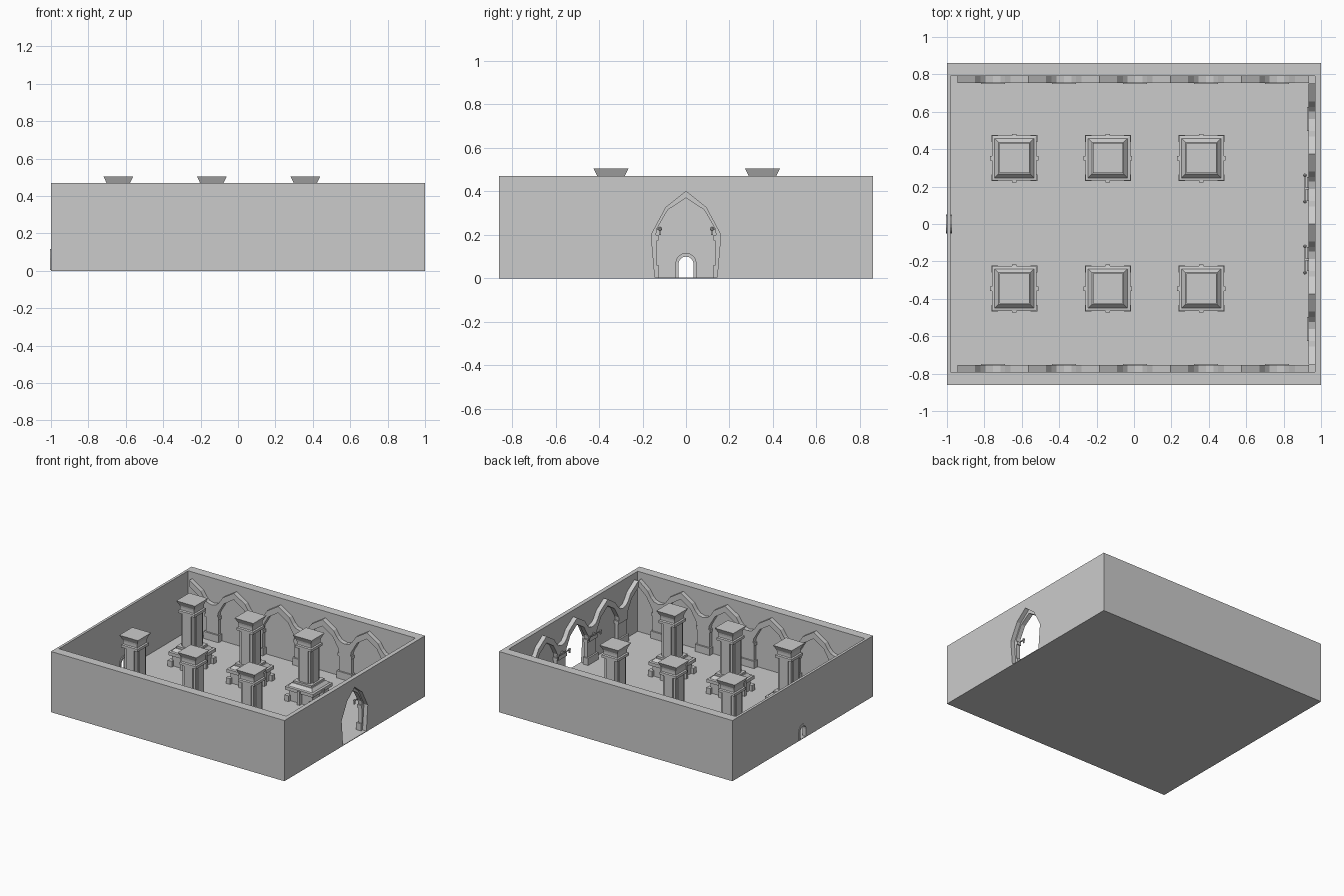
import bpy, bmesh, math
from mathutils import Vector

if "Cube" in bpy.data.objects:
    bpy.data.objects.remove(bpy.data.objects["Cube"])


def place(axis, a, b, d):
    # a, b lie in the profile plane, d runs along the extrusion axis
    return {'x': (d, a, b), 'y': (a, d, b), 'z': (a, b, d)}[axis]


def prism(bm, pts, axis, d0, d1):
    lo = [bm.verts.new(place(axis, a, b, d0)) for a, b in pts]
    hi = [bm.verts.new(place(axis, a, b, d1)) for a, b in pts]
    bm.faces.new(lo)
    bm.faces.new(hi[::-1])
    n = len(pts)
    for i in range(n):
        j = (i + 1) % n
        bm.faces.new((lo[i], hi[i], hi[j], lo[j]))


def box(bm, x0, x1, y0, y1, z0, z1):
    prism(bm, [(x0, y0), (x1, y0), (x1, y1), (x0, y1)], 'z', z0, z1)


def square_stack(bm, cx, cy, rings):
    # square turned profile: list of (half width, height)
    loops = [[bm.verts.new((cx + sx * h, cy + sy * h, z))
              for sx, sy in ((-1, -1), (1, -1), (1, 1), (-1, 1))] for h, z in rings]
    bm.faces.new(loops[0])
    bm.faces.new(loops[-1])
    for p, q in zip(loops, loops[1:]):
        for i in range(4):
            j = (i + 1) % 4
            bm.faces.new((p[i], p[j], q[j], q[i]))


def finish(name, bm):
    bmesh.ops.recalc_face_normals(bm, faces=bm.faces[:])
    me = bpy.data.meshes.new(name)
    bm.to_mesh(me)
    bm.free()
    ob = bpy.data.objects.new(name, me)
    bpy.context.collection.objects.link(ob)
    return ob


W, H, F = 0.86, 0.47, 0.005   # half depth, wall height, floor thickness

# Floor
bm = bmesh.new()
box(bm, -1, 1, -W, W, 0, F)
finish("floor", bm)

# Long side walls
for name, s in (("back_wall", 1), ("front_wall", -1)):
    bm = bmesh.new()
    box(bm, -1, 1, min(s * 0.79, s * W), max(s * 0.79, s * W), F, H)
    finish(name, bm)


def end_wall(name, half_opening, x0, x1):
    # opening is given from the floor up to the apex on the +y side
    right = half_opening
    left = [(-a, b) for a, b in reversed(half_opening) if a > 1e-6]
    pts = [(0.79, F), (0.79, H), (-0.79, H), (-0.79, F)] + \
          [(-a, b) for a, b in right] + [(-a, b) for a, b in left]
    bm = bmesh.new()
    prism(bm, pts, 'x', x0, x1)
    return finish(name, bm)


# End walls with the pointed gateway and the small round-headed door
gate = [(0.143, F), (0.16, 0.2), (0.092, 0.327), (0, 0.40)]
end_wall("gate_wall", gate, 0.967, 1.0)
round_head = [(0.035 * math.cos(t), 0.065 + 0.035 * math.sin(t))
              for t in [math.pi / 2 * i / 4 for i in range(5)]]
door = [(0.035, F)] + round_head
end_wall("door_wall", door, -1.0, -0.98)

# Frame around the small door
bm = bmesh.new()
outer = [(0.05, F)] + [(a * 1.4, 0.068 + (b - 0.065) * 1.4) for a, b in round_head]
full = lambda p: p + [(-a, b) for a, b in reversed(p) if a > 1e-6]
prism(bm, full(outer) + full(door)[::-1], 'x', -1.004, -0.973)
finish("door_frame", bm)

# Blind arcades: half-bays mirrored about every apex, with piers between
HALF_BAY = [(0, 0.37), (0.085, 0.315), (0.135, 0.23), (0.14, 0.2), (0.19, 0.2),
            (0.19, 0.28), (0.15, 0.29), (0.125, 0.315), (0.095, 0.36), (0, 0.42)]


def arcade(name, axis, apexes, d_wall, d_face, lo, hi):
    bm = bmesh.new()
    pitch = apexes[1] - apexes[0]
    k = pitch / 0.38
    out = 0.006 if d_face > d_wall else -0.006
    for i, c in enumerate(apexes):
        for s in (-1, 1):
            if (i == 0 and s < 0) or (i == len(apexes) - 1 and s > 0):
                continue
            prism(bm, [(min(max(c + s * a * k, lo), hi), b) for a, b in HALF_BAY],
                  axis, d_wall, d_face)
    for c in apexes[:-1]:
        m = c + pitch / 2
        for hw, z0, z1, o in ((0.064, F, 0.06, out), (0.053, 0.06, 0.175, -out),
                              (0.06, 0.175, 0.2, 0)):
            prism(bm, [(m - hw, z0), (m + hw, z0), (m + hw, z1), (m - hw, z1)],
                  axis, d_wall, d_face + o)
    return finish(name, bm)


long_apexes = [-0.945 + 0.38 * i for i in range(6)]
arcade("back_arcade", 'y', long_apexes, 0.79, 0.755, -0.945, 0.935)
arcade("front_arcade", 'y', long_apexes, -0.79, -0.755, -0.945, 0.935)
arcade("gate_arcade", 'x', [-0.75 + 0.375 * i for i in range(5)], 0.967, 0.932, -0.755, 0.755)

# Rails with ball ends on the piers beside the gate
for name, s in (("gate_rail_back", 1), ("gate_rail_front", -1)):
    bm = bmesh.new()
    ys = sorted((s * 0.12, s * 0.26))
    box(bm, 0.911, 0.917, ys[0], ys[1], 0.222, 0.23)
    for y in ys:
        r = bmesh.ops.create_icosphere(bm, subdivisions=1, radius=0.011)
        bmesh.ops.translate(bm, verts=r["verts"], vec=Vector((0.914, y, 0.228)))
        box(bm, 0.91, 0.918, y - 0.005, y + 0.005, 0.2, 0.225)
    box(bm, 0.911, 0.94, s * 0.19 - 0.006, s * 0.19 + 0.006, 0.218, 0.234)
    finish(name, bm)

# Pillars
PEDESTAL = [(0.1, F), (0.1, 0.085), (0.12, 0.09), (0.12, 0.115), (0.105, 0.118),
            (0.085, 0.14), (0.078, 0.14), (0.078, 0.155), (0.06, 0.155)]
CAPITAL = [(0.06, 0.405), (0.07, 0.41), (0.07, 0.43), (0.06, 0.435), (0.06, 0.455),
           (0.062, 0.468), (0.08, 0.505)]
for x in (-0.64, -0.14, 0.36):
    for y in (-0.345, 0.352):
        tag = f"{'front' if y < 0 else 'back'}_{'left' if x < -0.5 else 'middle' if x < 0 else 'right'}"
        bm = bmesh.new()
        square_stack(bm, x, y, PEDESTAL)
        # corner feet and bracket strips on each side
        for sx in (-1, 1):
            for sy in (-1, 1):
                px, py = x + sx * 0.105, y + sy * 0.105
                box(bm, px - 0.018, px + 0.018, py - 0.018, py + 0.018, 0, 0.05)
            box(bm, x + sx * 0.112 - 0.017, x + sx * 0.112 + 0.017, y - 0.012, y + 0.012, 0, 0.11)
            box(bm, x - 0.012, x + 0.012, y + sx * 0.112 - 0.017, y + sx * 0.112 + 0.017, 0, 0.11)
        finish("pedestal_" + tag, bm)

        # shaft with recessed corners and a raised strip on each face
        bm = bmesh.new()
        box(bm, x - 0.054, x + 0.054, y - 0.054, y + 0.054, 0.15, 0.41)
        box(bm, x - 0.063, x + 0.063, y - 0.036, y + 0.036, 0.15, 0.41)
        box(bm, x - 0.036, x + 0.036, y - 0.063, y + 0.063, 0.15, 0.41)
        finish("shaft_" + tag, bm)

        bm = bmesh.new()
        square_stack(bm, x, y, CAPITAL)
        finish("capital_" + tag, bm)
